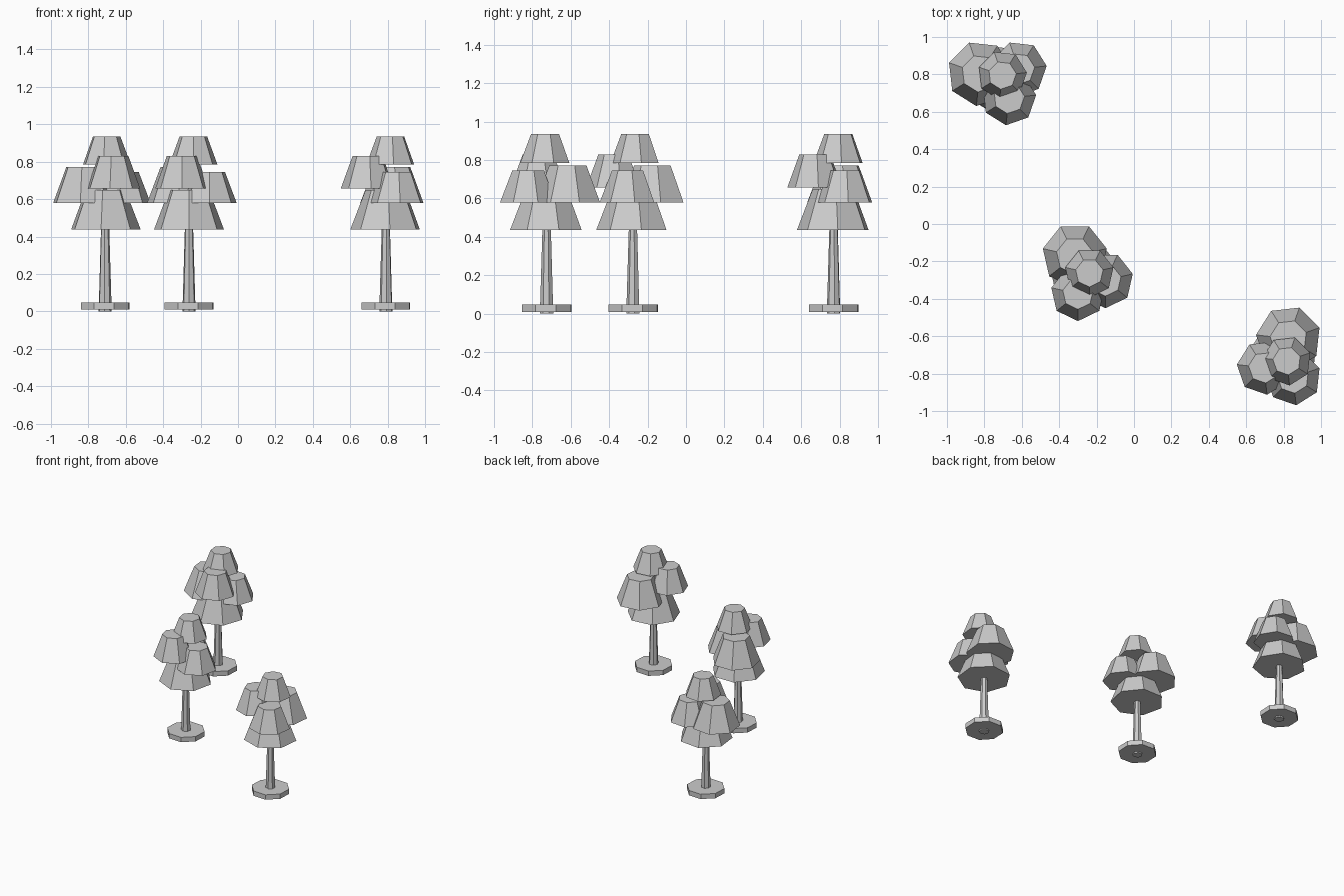
import bpy
from math import radians, cos, sin, pi
from mathutils import Vector, Matrix

cube = bpy.data.objects.get("Cube")
if cube:
    bpy.data.objects.remove(cube, do_unlink=True)

grey = bpy.data.materials.new("plain_grey")
grey.use_nodes = True
colour = (0.6, 0.6, 0.6, 1)
grey.diffuse_color = colour
grey.node_tree.nodes["Principled BSDF"].inputs["Base Color"].default_value = colour


def frustum(name, sides, r_low, r_high, z_low, z_high, place, turn, phase=0.0):
    """Flat-shaded tapered prism with one corner towards -y before turning."""
    bpy.ops.mesh.primitive_cone_add(vertices=sides, radius1=r_low, radius2=r_high,
                                    depth=z_high - z_low)
    ob = bpy.context.object
    ob.name = name
    mesh = ob.data
    mesh.transform(Matrix.Rotation(pi + phase + turn, 4, 'Z'))
    mesh.materials.append(grey)
    ob.location = (place.x, place.y, (z_low + z_high) / 2)
    return ob


# Foliage clumps: name, direction, distance from trunk, radius, bottom, top
clumps = [
    ("lower_foliage", 0, 0, 0.192, 0.437, 0.65),
    ("large_side_foliage", 117.5, 0.118, 0.175, 0.578, 0.772),
    ("small_side_foliage", -13, 0.112, 0.15, 0.578, 0.745),
    ("raised_side_foliage", -111, 0.105, 0.146, 0.658, 0.83),
    ("top_foliage", 30, 0.027, 0.132, 0.785, 0.936),
]

# Trees: name, trunk position, turn
trees = [
    ("back_right", (-0.711, 0.769), 45),
    ("middle", (-0.262, -0.275), 0),
    ("front_left", (0.791, -0.725), -45),
]

for label, spot, degrees in trees:
    spot, turn = Vector(spot), radians(degrees)
    frustum(label + "_base", 8, 0.138, 0.138, 0.01, 0.048, spot, turn, radians(20))
    frustum(label + "_trunk", 7, 0.036, 0.018, 0, 0.6, spot, turn)
    for name, angle, reach, radius, low, high in clumps:
        a = radians(angle) + turn
        place = spot + Vector((cos(a), sin(a))) * reach
        frustum(f"{label}_{name}", 7, radius, radius * 0.57, low, high, place, turn)
